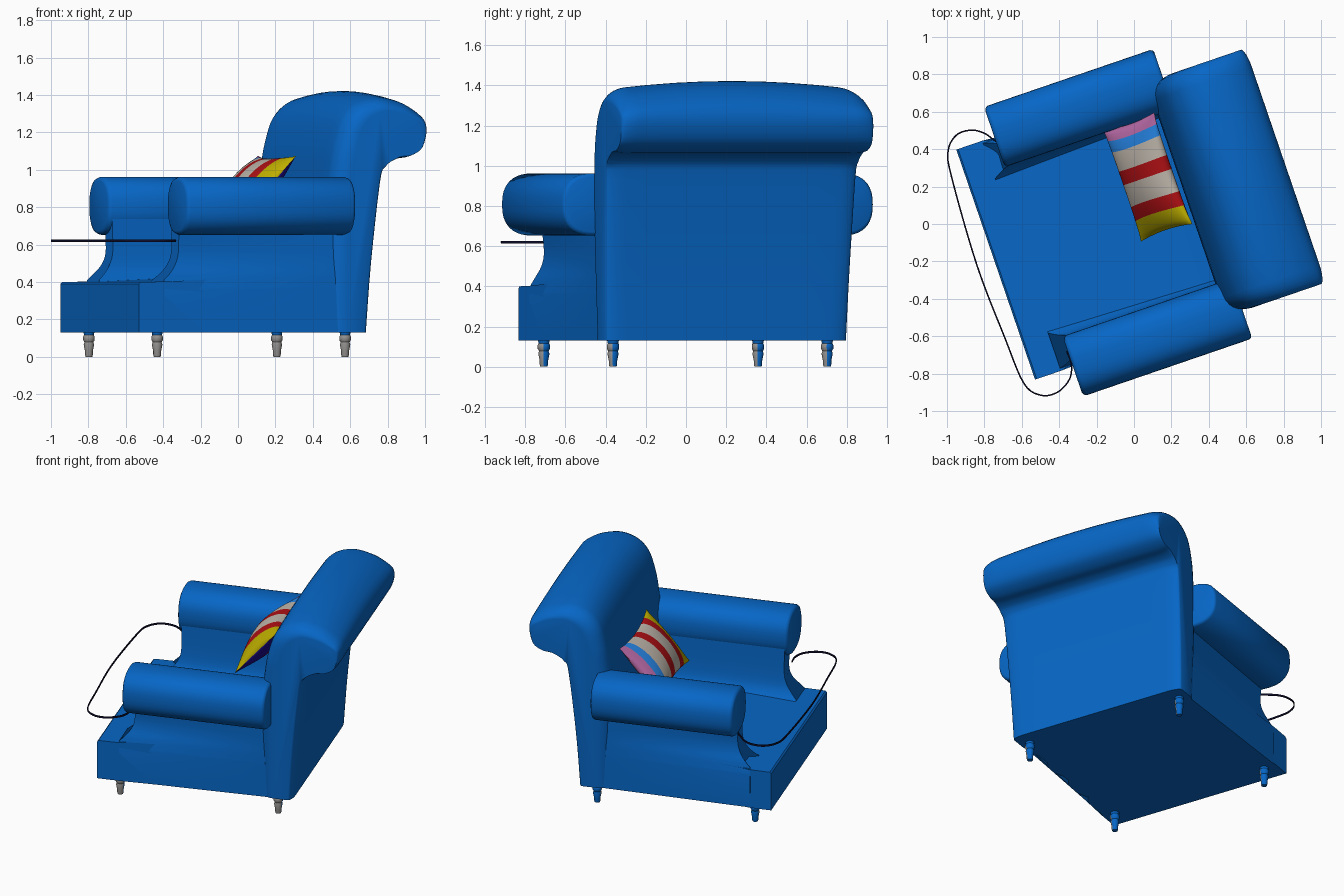
import bpy, bmesh, math
from mathutils import Matrix, Vector

if "Cube" in bpy.data.objects:
    bpy.data.objects.remove(bpy.data.objects["Cube"])

# The chair is built with x = depth, y = width, then turned about z
TURN = Matrix.Rotation(math.radians(18.9), 4, 'Z') @ Matrix.Translation((0, 0.034, 0))


def material(name, rgb):
    m = bpy.data.materials.new(name)
    m.diffuse_color = (*rgb, 1)
    m.use_nodes = True
    m.node_tree.nodes["Principled BSDF"].inputs["Base Color"].default_value = m.diffuse_color
    return m


BLUE = material("blue fabric", (0.002, 0.135, 0.57))
GREY = material("grey leg", (0.30, 0.29, 0.28))
CORD = material("dark cord", (0.004, 0.004, 0.025))
RED = material("red stripe", (0.42, 0.005, 0.007))
YELLOW = material("yellow stripe", (0.52, 0.43, 0.0))
CREAM = material("cream stripe", (0.52, 0.47, 0.41))
PINK = material("pink stripe", (0.50, 0.15, 0.40))
SKY = material("light blue stripe", (0.02, 0.24, 0.80))
NAVY = material("navy stripe", (0.012, 0.003, 0.27))


def finish(name, bm, mats, angle=40):
    bmesh.ops.recalc_face_normals(bm, faces=bm.faces)
    bm.transform(TURN)
    me = bpy.data.meshes.new(name)
    bm.to_mesh(me)
    bm.free()
    ob = bpy.data.objects.new(name, me)
    bpy.context.collection.objects.link(ob)
    for m in mats:
        me.materials.append(m)
    bpy.ops.object.select_all(action='DESELECT')
    ob.select_set(True)
    bpy.context.view_layer.objects.active = ob
    bpy.ops.object.shade_smooth_by_angle(angle=math.radians(angle))
    return ob


def loft(rings):
    """Closed skin through rings of equal point count, capped at both ends."""
    bm = bmesh.new()
    vs = [[bm.verts.new(p) for p in r] for r in rings]
    n = len(vs[0])
    for a, b in zip(vs, vs[1:]):
        for i in range(n):
            j = (i + 1) % n
            bm.faces.new((a[i], a[j], b[j], b[i]))
    bm.faces.new(vs[0])
    bm.faces.new(vs[-1])
    return bm


def spline(pts, steps=4):
    """Open Catmull-Rom curve through 2D points."""
    P = [Vector(p) for p in pts]
    P = [P[0]] + P + [P[-1]]
    out = []
    for a, b, c, d in zip(P, P[1:], P[2:], P[3:]):
        for k in range(steps):
            t = k / steps
            out.append(0.5 * (2 * b + (c - a) * t + (2 * a - 5 * b + 4 * c - d) * t * t
                              + (3 * b - a - 3 * c + d) * t ** 3))
    return out + [P[-1]]


# Seat block: depth profile carried across the width, tucked between the arm panels
seat_prof = [(-.77, .13), (-.77, .39), (-.76, .40), (-.62, .402), (-.45, .41), (0, .43),
             (.35, .45), (.47, .13), (-.45, .13), (-.62, .13)]
rings = []
for s in (-1, 1):
    rings.append([(u, s * (.65 if u < -.6 else .60), z) for u, z in seat_prof])
finish("seat", loft(rings), [BLUE])

# Backrest: rolled profile with rounded ends
back = spline([(.535, .13), (.56, .5), (.605, .93), (.63, 1.02), (.685, 1.055), (.76, 1.07),
               (.835, 1.12), (.868, 1.22), (.845, 1.305), (.77, 1.37), (.68, 1.408), (.58, 1.42),
               (.48, 1.38), (.405, 1.29), (.36, 1.15), (.335, 1.0), (.31, .75), (.31, .13)])
normals = []
for i, p in enumerate(back):
    t = back[min(i + 1, len(back) - 1)] - back[max(i - 1, 0)]
    normals.append(Vector((-t.y, t.x)).normalized())
half = [0, .15, .3, .45, .56] + [.56 + .102 * math.sin(math.radians(a)) for a in range(15, 91, 15)]
rings = []
for v in [-h for h in reversed(half[1:])] + half:
    t = max(0, (abs(v) - .56) / .102)
    edge = 1 - math.sqrt(max(0, 1 - t * t))
    ring = []
    for p, n in zip(back, normals):
        # front and top edges are rounder than the rear and the underside of the roll
        depth = .065 + .035 * n.x - .05 * max(0, n.y)
        q = p + n * (depth * edge) + Vector((0, -.03 * max(0, -n.y) * (v / .55) ** 2))
        z = .13 if p.y < .14 else q.y
        ring.append((q.x, v * (.95 + .05 * min(1, z / 1.1)), z))
    rings.append(ring)
finish("backrest", loft(rings), [BLUE])

# Arms: panel below, rolled cushion above, on both sides
panel = [Vector((.645, .13))] + spline([(.645, .36), (.63, .43), (.607, .50), (.60, .58), (.615, .72)]) + \
    spline([(.49, .85), (.485, .62), (.475, .50), (.455, .44), (.42, .39)]) + [Vector((.42, .13))]
for side, label in ((-1, "right"), (1, "left")):
    rings = []
    for k in range(9):
        r = k / 8
        ring = []
        for v, z in panel:
            # the front edge curves forward to meet the seat; the rear narrows to the backrest
            front = -.53 - .095 * min(1, max(0, (.58 - z) / .17)) ** 2.2
            u = front + (.45 - front) * r
            w = (.645 if v > .55 else v)
            w = v + (.62 - v) * r if v > .55 else w
            ring.append((u, side * w, z))
        rings.append(ring)
    finish(label + "_arm_panel", loft(rings), [BLUE], 50)

    rings = []
    for u, k in ((-.556, .022), (-.55, .008), (-.535, 0), (-.1, 0), (.38, 0), (.395, .006), (.40, .018)):
        ring = []
        for i in range(40):
            a = 2 * math.pi * i / 40
            c, s = math.cos(a), math.sin(a)
            f = lambda x: math.copysign(abs(x) ** .8, x)
            ring.append((u, side * (.648 + (.170 - k) * f(c)), .807 + (.155 - k) * f(s)))
        rings.append(ring)
    finish(label + "_arm_roll", loft(rings), [BLUE], 50)

# Turned legs: grey toward the front, blue toward the rear
leg = [(.018, 0), (.021, .012), (.021, .03), (.028, .065), (.024, .078), (.031, .09),
       (.031, .108), (.026, .116), (.031, .14)]
for u, place in ((-.638, "front"), (.424, "back")):
    for v, label in ((-.563, "right"), (.563, "left")):
        rings = [[(u + r * math.cos(k * math.pi / 8), v + r * math.sin(k * math.pi / 8), z)
                  for k in range(16)] for r, z in leg]
        ob = finish(f"{place}_{label}_leg", loft(rings), [GREY, BLUE])
        for f in ob.data.polygons:
            f.material_index = 1 if f.normal.y > 0.05 or f.center.z > .115 or f.normal.z < -.9 else 0

# Striped cushion leaning on the backrest
N = 40
bm = bmesh.new()
along = Vector((.66, 0, .75))
out = Vector((-.75, 0, .66))
mid = Vector((.150, .18, .91))
grid = {}
for sgn in (1, -1):
    for i in range(N + 1):
        for j in range(N + 1):
            s, t = 2 * i / N - 1, 2 * j / N - 1
            if sgn < 0 and (i in (0, N) or j in (0, N)):
                grid[sgn, i, j] = grid[1, i, j]
                continue
            h = .088 * ((1 - s * s) * (1 - t * t)) ** .6 * sgn
            y = .315 * s * (1 - .05 * (1 - t * t))
            q = .22 * t * (1 - .14 * (1 - s * s))
            grid[sgn, i, j] = bm.verts.new(mid + Vector((0, y, 0)) + along * q + out * h)
for sgn in (1, -1):
    for i in range(N):
        for j in range(N):
            f = bm.faces.new([grid[sgn, i + a, j + b] for a, b in ((0, 0), (1, 0), (1, 1), (0, 1))])
            s = (2 * i + 1) / N - 1
            # stripe limits along the cushion; the lower end turns navy underneath
            idx = sum(s > lim for lim in (-.66, -.40, -.01, .26, .62, .79))
            idx = (0, 1, 2, 1, 2, 3, 4)[idx]
            f.material_index = 5 if idx == 0 and sgn < 0 else idx
finish("cushion", bm, [YELLOW, RED, CREAM, SKY, PINK, NAVY], 80)

# Thin cord looping round the front between the arms
pts = spline([(-.68, .40), (-.75, .45), (-.80, .485), (-.87, .502), (-.95, .475), (-.994, .39), (-.975, .25),
              (-.84, -.22), (-.69, -.61), (-.59, -.85), (-.50, -.915), (-.41, -.90), (-.345, -.83),
              (-.335, -.75), (-.36, -.68)], 5)
inv = TURN.inverted()
rings = []
for i, p in enumerate(pts):
    t = (pts[min(i + 1, len(pts) - 1)] - pts[max(i - 1, 0)]).normalized()
    n = Vector((-t.y, t.x))
    rings.append([inv @ Vector((p.x + n.x * a, p.y + n.y * a, .62 + b))
                  for a, b in ((.004, 0), (.003, .006), (-.003, .006), (-.004, 0), (-.003, -.006), (.003, -.006))])
finish("front_cord", loft(rings), [CORD])
